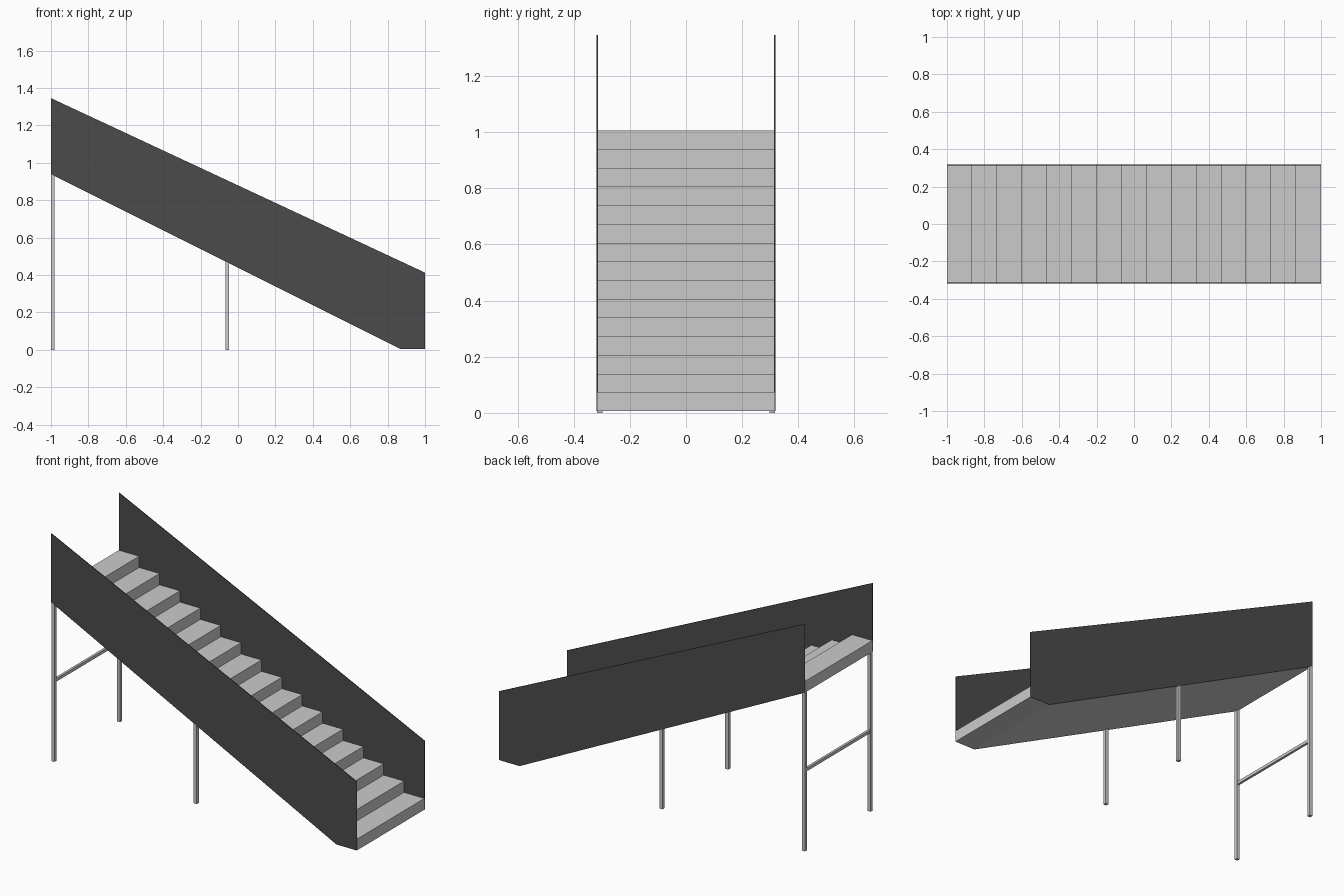
import bpy, bmesh

if "Cube" in bpy.data.objects:
    bpy.data.objects.remove(bpy.data.objects["Cube"])

N = 15                      # number of steps
RUN, RISE = 2 / N, 1 / N
BASE = 0.006                # stairs sit just above the feet
HALF = 0.318                # half of the overall width


def underside(x):
    return BASE + (1 - RUN - x) * 0.5


def extrude_profile(name, pts, y0, y1):
    """Solid made from an x-z outline swept from y0 to y1."""
    bm = bmesh.new()
    face = bm.faces.new([bm.verts.new((x, y0, z)) for x, z in pts])
    ext = bmesh.ops.extrude_face_region(bm, geom=[face])
    verts = [g for g in ext["geom"] if isinstance(g, bmesh.types.BMVert)]
    bmesh.ops.translate(bm, verts=verts, vec=(0, y1 - y0, 0))
    bmesh.ops.recalc_face_normals(bm, faces=bm.faces)
    mesh = bpy.data.meshes.new(name)
    bm.to_mesh(mesh)
    bm.free()
    obj = bpy.data.objects.new(name, mesh)
    bpy.context.collection.objects.link(obj)
    return obj


def box(name, x0, x1, y0, y1, z0, z1):
    return extrude_profile(name, [(x0, z0), (x1, z0), (x1, z1), (x0, z1)], y0, y1)


# stair flight: stepped top, sloped underside
steps = [(1, BASE)]
for i in range(N):
    z = BASE + (i + 1) * RISE
    steps += [(1 - i * RUN, z), (1 - (i + 1) * RUN, z)]
steps += [(-1, underside(-1)), (1 - RUN, BASE)]
extrude_profile("stair_flight", steps, -HALF + 0.002, HALF - 0.002)

# side panels and posts, both sides
dark = bpy.data.materials.new("dark_panel")
dark.diffuse_color = (0.07, 0.07, 0.07, 1)
dark.use_nodes = True
dark.node_tree.nodes["Principled BSDF"].inputs["Base Color"].default_value = dark.diffuse_color
panel = [(1, BASE), (1, 0.413), (-1, 1.346), (-1, underside(-1)), (1 - RUN, BASE)]
for side, s in (("front", -1), ("back", 1)):
    ys = sorted((s * HALF, s * (HALF - 0.004)))
    extrude_profile(side + "_side_panel", panel, *ys).data.materials.append(dark)
    ys = sorted((s * (HALF - 0.001), s * (HALF - 0.02)))
    for label, x in (("top", -1), ("middle", -0.068)):
        x1 = x + 0.02
        extrude_profile(f"{side}_{label}_post",
                        [(x, 0), (x1, 0), (x1, underside(x1)), (x, underside(x))], *ys)

# cross brace between the tall posts
box("cross_brace", -0.997, -0.983, -HALF + 0.02, HALF - 0.02, 0.465, 0.483)
